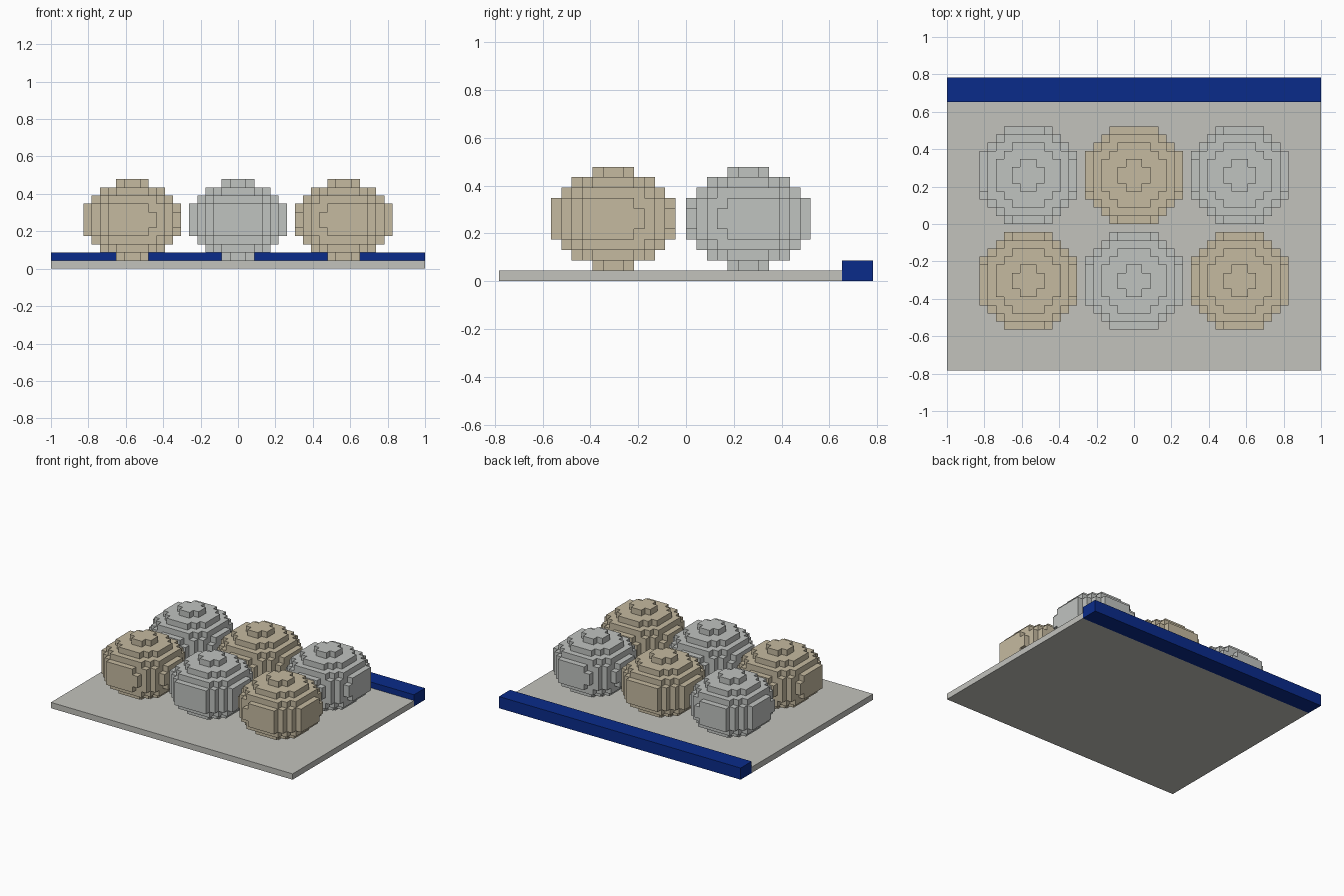
import bpy, bmesh, math
from mathutils import Vector

if "Cube" in bpy.data.objects:
    bpy.data.objects.remove(bpy.data.objects["Cube"])

V = 2 / 46  # block size: the tray is 46 x 36 blocks


def material(name, rgb):
    m = bpy.data.materials.new(name)
    lin = [((c / 255 + 0.055) / 1.055) ** 2.4 for c in rgb]
    m.diffuse_color = (*lin, 1)
    m.use_nodes = True
    m.node_tree.nodes["Principled BSDF"].inputs["Base Color"].default_value = m.diffuse_color
    return m


STONE = material("warm_grey", (194, 194, 188))
GREY = material("cool_grey", (192, 195, 192))
TAN = material("tan", (197, 186, 160))
BLUE = material("deep_blue", (10, 43, 138))


def finish(name, bm, mat):
    me = bpy.data.meshes.new(name)
    bm.to_mesh(me)
    bm.free()
    me.materials.append(mat)
    ob = bpy.data.objects.new(name, me)
    bpy.context.collection.objects.link(ob)
    return ob


def box(name, lo, hi, mat):
    """Box given by two corners in block units."""
    bm = bmesh.new()
    bmesh.ops.create_cube(bm, size=1)
    for v in bm.verts:
        v.co = Vector([(lo[i] + (v.co[i] + 0.5) * (hi[i] - lo[i])) * V for i in range(3)])
    finish(name, bm, mat)


def ball_cells(sx, sy):
    """Blocks of a stepped ball; sx, sy point away from the tray's middle."""
    cells = set()
    for k in range(10):
        z = k - 4.5
        limit = 38.4 * (1 - z * z / 22.3)
        for i in range(-6, 6):
            for j in range(-6, 6):
                x, y = i + 0.5, j + 0.5
                d = x * x + y * y
                # the outward corner is a little fuller on the next layers
                fuller = abs(z) == 1.5 and d == 36.5 and x * sx >= 0 and y * sy > 0
                if d <= limit or fuller:
                    cells.add((i, j, k))
    return cells


def block_ball(name, cx, cy, cells, mat):
    """Outer skin of the blocks, with flat areas merged."""
    bm = bmesh.new()
    verts = {}

    def vert(p):
        if p not in verts:
            verts[p] = bm.verts.new(((p[0] + cx) * V, (p[1] + cy) * V, (p[2] + 1) * V))
        return verts[p]

    for c in cells:
        for a in range(3):
            u, w = (a + 1) % 3, (a + 2) % 3
            for s in (0, 1):
                n = list(c)
                n[a] += 2 * s - 1
                if tuple(n) in cells:
                    continue
                quad = []
                for du, dw in ((0, 0), (1, 0), (1, 1), (0, 1)):
                    p = list(c)
                    p[a] += s
                    p[u] += du
                    p[w] += dw
                    quad.append(vert(tuple(p)))
                bm.faces.new(quad if s else quad[::-1])
    bmesh.ops.dissolve_limit(bm, angle_limit=math.radians(1),
                             verts=bm.verts[:], edges=bm.edges[:])
    finish(name, bm, mat)


# Flat tray and the raised strip along its back
box("tray", (-23, -18, 0), (23, 15, 1), STONE)
box("back_strip", (-23, 15, 0), (23, 18, 2), BLUE)

# Two rows of three balls in alternating colours
for row, (cy, sy) in enumerate(((-7, -1), (6, 1))):
    for col in (-1, 0, 1):
        mat = TAN if (row + col) % 2 else GREY
        block_ball(f"ball_{row + 1}_{col + 2}", 13 * col, cy, ball_cells(col, sy), mat)
